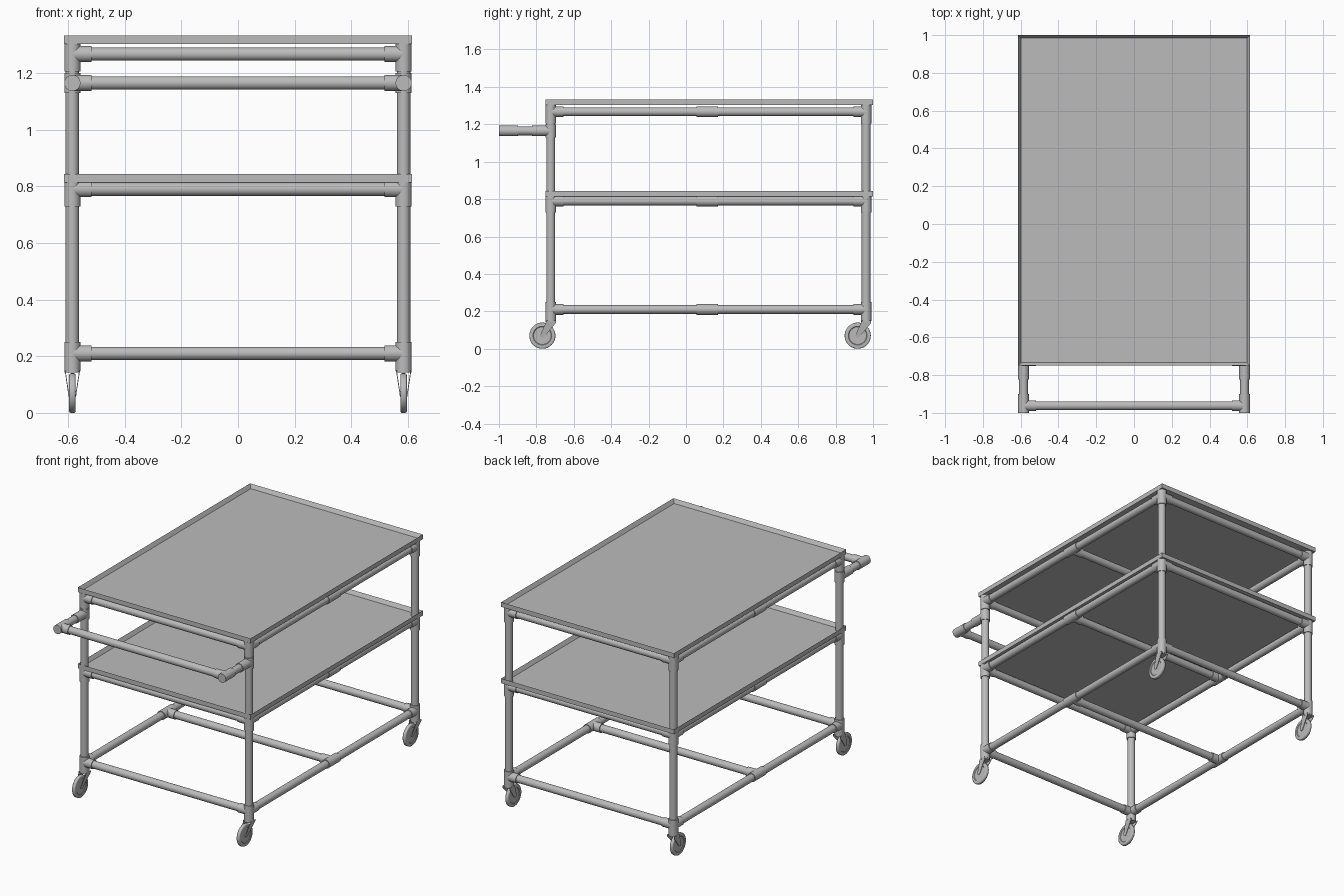
import bpy, bmesh, math
from mathutils import Vector

if "Cube" in bpy.data.objects:
    bpy.data.objects.remove(bpy.data.objects["Cube"], do_unlink=True)

grey = bpy.data.materials.new("plain_grey")
grey.use_nodes = True
grey.diffuse_color = (0.5, 0.5, 0.5, 1)
grey.node_tree.nodes["Principled BSDF"].inputs["Base Color"].default_value = (0.5, 0.5, 0.5, 1)

PIPE, SLEEVE = 0.0235, 0.0285
PX = 0.585                      # post x
FRONT, BACK, MID = -0.723, 0.963, 0.113
REACH = 0.067                   # fitting arm length
LEVELS = {"bottom": 0.21, "middle": 0.79, "top": 1.267}
HUBS = {"bottom": (0.148, 0.25), "middle": (0.728, 0.813), "top": (1.205, 1.303)}
SIDES = {"left": 1, "right": -1}
ROWS = {"front": FRONT, "back": BACK}


def add_object(name, bm, smooth=True):
    bmesh.ops.recalc_face_normals(bm, faces=bm.faces)
    mesh = bpy.data.meshes.new(name)
    bm.to_mesh(mesh)
    bm.free()
    mesh.materials.append(grey)
    obj = bpy.data.objects.new(name, mesh)
    bpy.context.collection.objects.link(obj)
    if smooth:
        bpy.ops.object.select_all(action="DESELECT")
        obj.select_set(True)
        bpy.context.view_layer.objects.active = obj
        bpy.ops.object.shade_smooth_by_angle(angle=math.radians(35))
    return obj


def tube(name, start, end, radius):
    start, end = Vector(start), Vector(end)
    axis = end - start
    bm = bmesh.new()
    bmesh.ops.create_cone(bm, cap_ends=True, segments=32, radius1=radius,
                          radius2=radius, depth=axis.length)
    bmesh.ops.rotate(bm, verts=bm.verts,
                     matrix=axis.to_track_quat("Z", "Y").to_matrix())
    bmesh.ops.translate(bm, verts=bm.verts, vec=(start + end) / 2)
    return add_object(name, bm)


def tray(name, bottom):
    # Shallow tray: box whose top face is inset and sunk
    bm = bmesh.new()
    bmesh.ops.create_cube(bm, size=1)
    bmesh.ops.scale(bm, verts=bm.verts, vec=(1.228, 1.75, 0.03))
    bmesh.ops.translate(bm, verts=bm.verts, vec=(0, 0.125, bottom + 0.015))
    top = max(bm.faces, key=lambda f: f.calc_center_median().z)
    bmesh.ops.inset_region(bm, faces=[top], thickness=0.022)
    bmesh.ops.translate(bm, verts=top.verts, vec=(0, 0, -0.024))
    add_object(name, bm, smooth=False)


def caster(name, x, y):
    axle = Vector((x, y - 0.045, 0.07))
    # Wheel with rounded tread and recessed disc
    bm = bmesh.new()
    bmesh.ops.create_cone(bm, cap_ends=True, segments=40, radius1=0.07,
                          radius2=0.07, depth=0.022)
    caps = [f for f in bm.faces if len(f.verts) > 4]
    rims = [e for f in caps for e in f.edges]
    bmesh.ops.bevel(bm, geom=rims, offset=0.006, segments=3, profile=0.5,
                    affect="EDGES")
    for cap in [f for f in bm.faces if len(f.verts) > 4]:
        bmesh.ops.inset_region(bm, faces=[cap], thickness=0.014)
        bmesh.ops.inset_region(bm, faces=[cap], thickness=0.003, depth=-0.003)
    bmesh.ops.rotate(bm, verts=bm.verts,
                     matrix=Vector((1, 0, 0)).to_track_quat("Z", "Y").to_matrix())
    bmesh.ops.translate(bm, verts=bm.verts, vec=axle)
    add_object(name + "_wheel", bm)
    tube(name + "_axle", axle - Vector((0.014, 0, 0)), axle + Vector((0.014, 0, 0)), 0.008)

    # Two fork prongs that lean in toward the axle
    outline = [(y - 0.022, 0.15), (y + 0.027, 0.15), (y + 0.027, 0.138)]
    for step in range(7):
        a = math.radians(-40 - step * 25)
        outline.append((axle.y + 0.012 * math.cos(a), axle.z + 0.012 * math.sin(a)))
    bm = bmesh.new()
    for side in (-1, 1):
        verts = []
        for py, pz in outline:
            lean = 0.012 + 0.012 * (pz - axle.z) / 0.08
            verts.append(bm.verts.new((x + side * lean, py, pz)))
        face = bm.faces.new(verts)
        grown = bmesh.ops.extrude_face_region(bm, geom=[face], use_keep_orig=True)
        moved = [v for v in grown["geom"] if isinstance(v, bmesh.types.BMVert)]
        bmesh.ops.translate(bm, verts=moved, vec=(side * 0.003, 0, 0))
    add_object(name + "_fork", bm, smooth=False)
    # Swivel plate joining the prongs
    tube(name + "_swivel", (x, y, 0.142), (x, y, 0.152), 0.027)


# Posts, their fittings and casters
for side, s in SIDES.items():
    for row, y in ROWS.items():
        corner = f"{row}_{side}"
        x = s * PX
        inward = 1 if row == "front" else -1
        tube(f"{corner}_post", (x, y, 0.148), (x, y, 1.303), PIPE)
        caster(f"{corner}_caster", x, y)
        for level, z in LEVELS.items():
            low, high = HUBS[level]
            tag = f"{corner}_{level}"
            tube(f"{tag}_hub", (x, y, low), (x, y, high), SLEEVE)
            tube(f"{tag}_cross_socket", (x, y, z), (x - s * REACH, y, z), SLEEVE)
            tube(f"{tag}_side_socket", (x, y, z), (x, y + inward * REACH, z), SLEEVE)

# Rails on each level
for level, z in LEVELS.items():
    for row, y in {**ROWS, "centre": MID}.items():
        tube(f"{level}_{row}_rail", (-PX, y, z), (PX, y, z), PIPE)
    for side, s in SIDES.items():
        x = s * PX
        tube(f"{level}_{side}_rail", (x, FRONT, z), (x, BACK, z), PIPE)
        tube(f"{level}_{side}_tee", (x, MID - 0.058, z), (x, MID + 0.058, z), SLEEVE)
        tube(f"{level}_{side}_tee_socket", (x, MID, z), (x - s * REACH, MID, z), SLEEVE)

# Trays
tray("top_tray", 1.303)
tray("middle_tray", 0.813)

# Push handle
HZ, HY = 1.165, -0.962
tube("handle_bar", (-PX, HY, HZ), (PX, HY, HZ), PIPE)
for side, s in SIDES.items():
    x = s * PX
    tube(f"{side}_handle_arm", (x, FRONT, HZ), (x, HY, HZ), PIPE)
    tube(f"{side}_handle_hub", (x, FRONT, 1.13), (x, FRONT, 1.2), SLEEVE)
    tube(f"{side}_handle_socket", (x, FRONT, HZ), (x, -0.824, HZ), SLEEVE)
    tube(f"{side}_handle_elbow", (x, -0.899, HZ), (x, -1.0, HZ), SLEEVE)
    tube(f"{side}_handle_bar_socket", (x, HY, HZ), (x - s * REACH, HY, HZ), SLEEVE)
